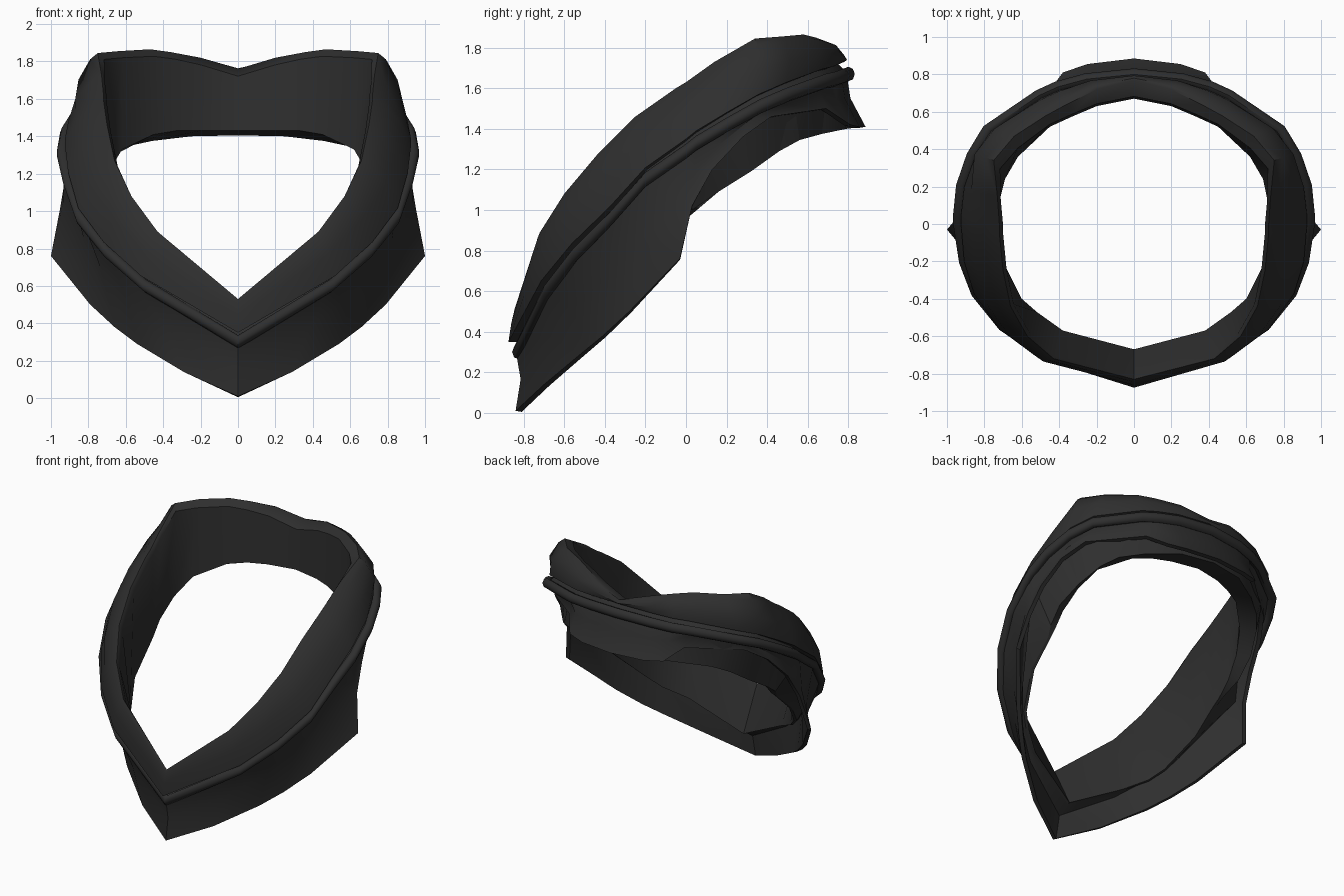
import bpy, bmesh, math
from mathutils import Vector

if "Cube" in bpy.data.objects:
    bpy.data.objects.remove(bpy.data.objects["Cube"])

mat = bpy.data.materials.new("charcoal cloth")
mat.diffuse_color = (0.028, 0.028, 0.028, 1)
mat.use_nodes = True
mat.node_tree.nodes["Principled BSDF"].inputs["Base Color"].default_value = mat.diffuse_color

def rail(*pts):
    return [Vector(p) for p in pts]

# Guide rails for the right half, front centre to back centre
crest = rail((0, -.83, .53), (.43, -.72, .89), (.57, -.6, 1.08), (.66, -.44, 1.27), (.70, -.25, 1.46),
             (.72, -.05, 1.6), (.72, 0, 1.63), (.73, .14, 1.73), (.75, .34, 1.845), (.64, .47, 1.855),
             (.47, .58, 1.865), (.36, .64, 1.85), (.2, .72, 1.82), (0, .77, 1.76))
seam = rail((0, -.84, .31), (.5, -.69, .61), (.7, -.55, .79), (.84, -.37, .97), (.90, -.2, 1.16),
            (.925, 0, 1.3), (.925, .05, 1.34), (.91, .2, 1.43), (.855, .36, 1.52), (.77, .5, 1.58),
            (.5, .68, 1.645), (.4, .725, 1.655), (.25, .765, 1.67), (0, .79, 1.68))
hem = rail((0, -.84, .01), (.29, -.70, .14), (.54, -.52, .29), (.66, -.41, .38), (.79, -.28, .5),
           (1.0, -.03, .76), (.95, .03, 1.02), (.92, .13, 1.2), (.87, .28, 1.36), (.78, .42, 1.46),
           (.47, .69, 1.5), (.38, .81, 1.42), (.25, .855, 1.41), (0, .885, 1.41))
inner = rail((0, -.67, .22), (.38, -.57, .42), (.52, -.47, .5), (.6, -.4, .58), (.7, -.2, .78),
             (.71, -.02, .94), (.715, .03, .98), (.72, .12, 1.08), (.69, .24, 1.21), (.62, .36, 1.33),
             (.45, .52, 1.41), (.33, .575, 1.43), (.2, .63, 1.43), (0, .67, 1.43))
# outer lower edge of the inner lining where it leaves the inner edge at the back
lining = rail((.75, .03, 1.0), (.78, .16, 1.09), (.75, .32, 1.19), (.68, .46, 1.29), (.6, .56, 1.345),
              (.46, .67, 1.375), (.25, .79, 1.4), (0, .83, 1.405))

def out(p, d, dz=0):
    """Shift a point away from the vertical axis by d and up by dz."""
    return p + Vector((p.x, p.y, 0)).normalized() * d + Vector((0, 0, dz))

def loft(name, profiles, angle):
    """Skin the closed half profiles, mirrored into a full ring."""
    ring = profiles + [[Vector((-p.x, p.y, p.z)) for p in pr] for pr in reversed(profiles[1:-1])]
    bm = bmesh.new()
    vs = [[bm.verts.new(p) for p in pr] for pr in ring]
    n, m = len(vs), len(vs[0])
    for i in range(n):
        a, b = vs[i], vs[(i + 1) % n]
        for j in range(m):
            k = (j + 1) % m
            bm.faces.new((a[j], b[j], b[k], a[k]))
    bmesh.ops.recalc_face_normals(bm, faces=bm.faces)
    me = bpy.data.meshes.new(name)
    bm.to_mesh(me)
    bm.free()
    me.materials.append(mat)
    ob = bpy.data.objects.new(name, me)
    bpy.context.collection.objects.link(ob)
    bpy.ops.object.select_all(action='DESELECT')
    ob.select_set(True)
    bpy.context.view_layer.objects.active = ob
    bpy.ops.object.shade_smooth_by_angle(angle=math.radians(angle))

roll, band, bead = [], [], []
for n, (c, t, h, i) in enumerate(zip(crest, seam, hem, inner)):
    front = max(0, -t.y / .84)
    back = max(0, t.y / .79)
    bulge = (c.z - t.z) * (.17 - .05 * front)
    # inside top edge of the roll: steep wall at the back, sloping at the front
    top = out(c, -.02, -.03).lerp(Vector((i.x, i.y, c.z - .04)), .85 * back)
    lin = out(i, .02) if n < 6 else lining[n - 6]
    # rolled collar: tucked lip, bulging outside, crest, inner wall, lining edge
    roll.append([out(t, -.04, .04), out(t, .035 * front - .01 * back, .05 - .01 * front),
                 out(t.lerp(c, .5), bulge, .02), out(t.lerp(c, .85), bulge * .5, .015),
                 c, top, i, lin])
    # lower band: concave outside, hem thickness, recessed inside
    mid = out(t.lerp(h, .48), -.025)
    band.append([out(t, -.04, .04), t, mid, h, out(h, -.03, -.005), out(mid, -.04), lin])
    # piping
    o = out(t, .01 - .025 * front, -.01)
    bead.append([out(o, .032 * math.cos(a), .036 * math.sin(a))
                 for a in (k * math.tau / 8 for k in range(8))])

loft("collar_roll", roll, 45)
loft("lower_band", band, 40)
loft("piping", bead, 50)
